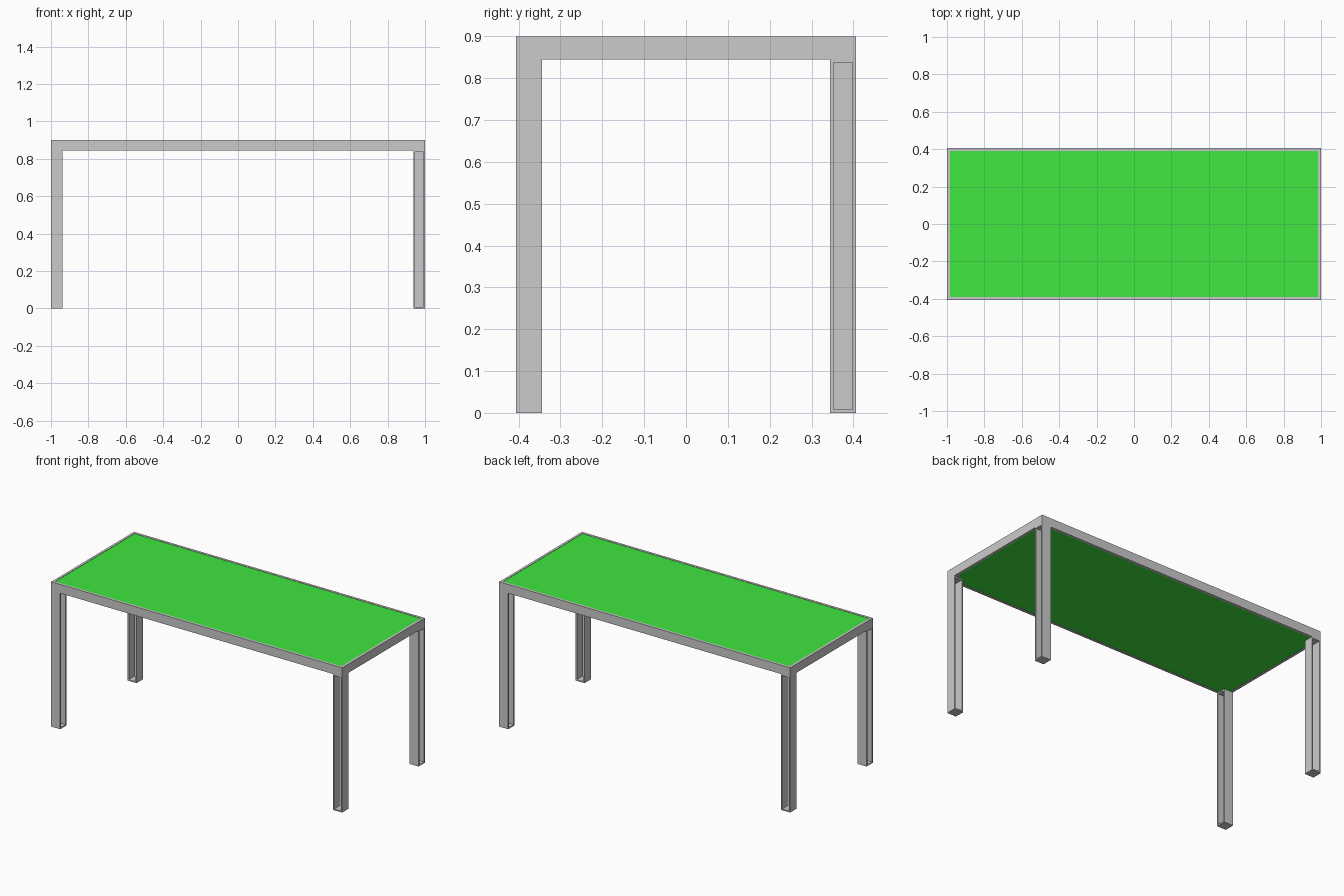
import bpy, bmesh
from mathutils import Vector

if "Cube" in bpy.data.objects:
    bpy.data.objects.remove(bpy.data.objects["Cube"])

L, W, H = 2.0, 0.812, 0.9      # overall size
FRAME_Z = 0.845                # underside of the top frame
LEG, WALL, RIM = 0.062, 0.008, 0.015


def open_box(name, lo, hi, axis, t):
    """Rectangular tube: a box open along one axis, with wall thickness t."""
    lo, hi = Vector(lo), Vector(hi)
    u, v = [i for i in range(3) if i != axis]
    bm = bmesh.new()

    def ring(level, inset):
        pts = []
        for su, sv in ((0, 0), (1, 0), (1, 1), (0, 1)):
            p = Vector()
            p[axis] = level
            p[u] = hi[u] - inset if su else lo[u] + inset
            p[v] = hi[v] - inset if sv else lo[v] + inset
            pts.append(bm.verts.new(p))
        return pts

    loops = [ring(lo[axis], 0), ring(hi[axis], 0), ring(hi[axis], t), ring(lo[axis], t)]
    for k in range(4):
        a, b = loops[k], loops[(k + 1) % 4]
        for i in range(4):
            j = (i + 1) % 4
            bm.faces.new((a[i], a[j], b[j], b[i]))
    bmesh.ops.recalc_face_normals(bm, faces=bm.faces)
    mesh = bpy.data.meshes.new(name)
    bm.to_mesh(mesh)
    bm.free()
    ob = bpy.data.objects.new(name, mesh)
    bpy.context.collection.objects.link(ob)
    return ob


# Top frame, open above and below
open_box("top_frame", (-L / 2, -W / 2, FRAME_Z), (L / 2, W / 2, H), 2, RIM)

# Green table panel held inside the frame
bpy.ops.mesh.primitive_cube_add(size=1, location=(0, 0, (FRAME_Z + H) / 2))
panel = bpy.context.object
panel.name = "table_panel"
panel.scale = (L - 2 * RIM, W - 2 * RIM, H - FRAME_Z - 0.004)
green = bpy.data.materials.new("green")
green.diffuse_color = (0.05, 0.8, 0.05, 1)
green.use_nodes = True
green.node_tree.nodes["Principled BSDF"].inputs["Base Color"].default_value = green.diffuse_color
panel.data.materials.append(green)

# Legs: rectangular tubes whose open direction alternates around the table
for sx, xname in ((-1, "left"), (1, "right")):
    for sy, yname in ((-1, "front"), (1, "back")):
        x = sx * (L - LEG) / 2 - LEG / 2
        y = sy * (W - LEG) / 2 - LEG / 2
        axis = 0 if sx == sy else 1
        if sx == sy == -1 or sx == sy == 1:
            axis = 0
        open_box(f"{yname}_{xname}_leg", (x, y, 0), (x + LEG, y + LEG, FRAME_Z), axis, WALL)
